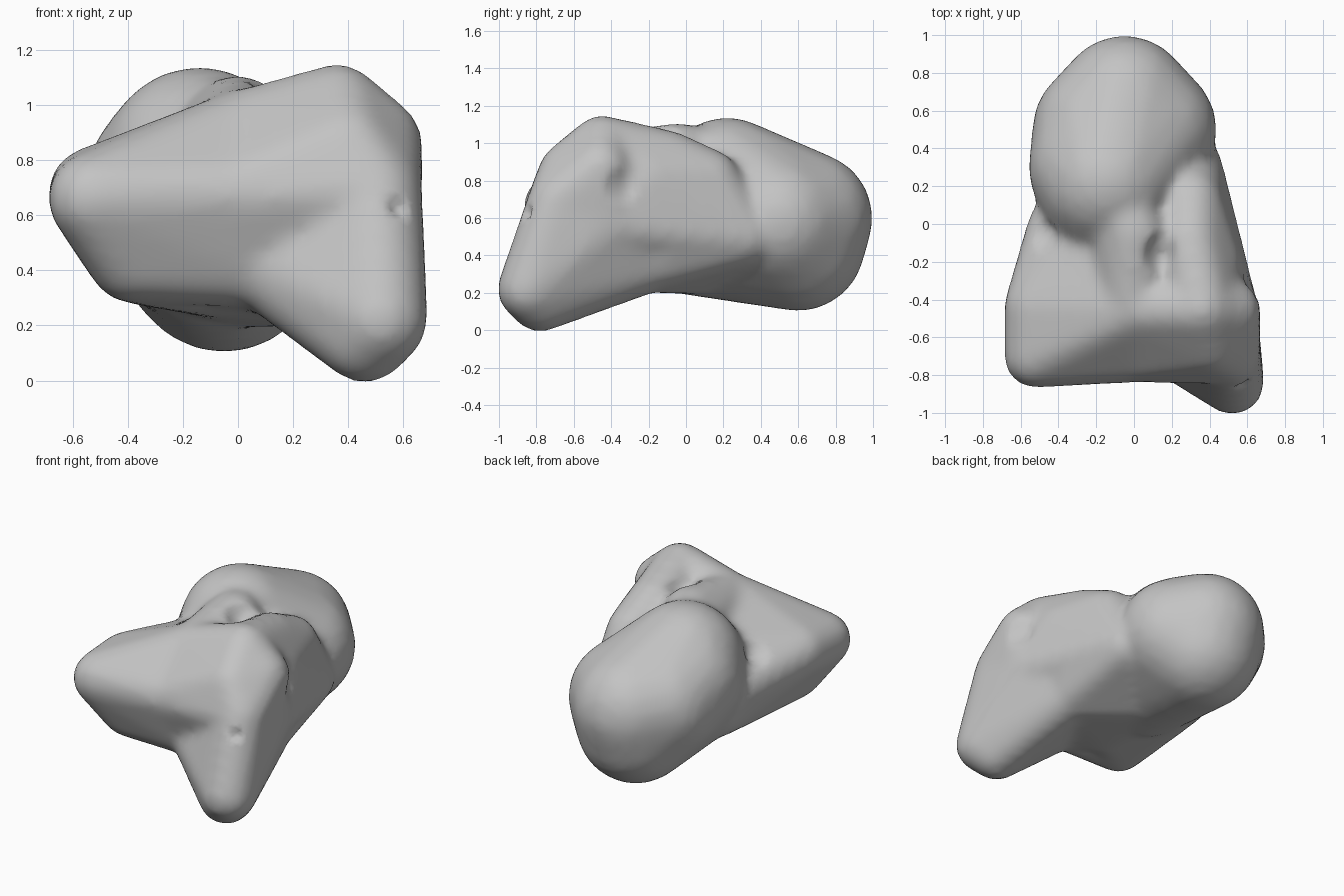
import bpy, bmesh
from mathutils import Vector, Matrix

cube = bpy.data.objects.get("Cube")
if cube:
    bpy.data.objects.remove(cube)

# One flat colour for the whole bone
grey = bpy.data.materials.new("plain grey")
grey.use_nodes = True
colour = (0.55, 0.55, 0.55, 1)
grey.diffuse_color = colour
grey.node_tree.nodes["Principled BSDF"].inputs["Base Color"].default_value = colour

combined = bmesh.new()


def add_hull(*centres, radius=0.17):
    """Add a rounded solid wrapped tightly round balls at the given centres."""
    bm = bmesh.new()
    for centre in centres:
        bmesh.ops.create_icosphere(bm, subdivisions=3, radius=radius,
                                   matrix=Matrix.Translation(centre))
    bmesh.ops.delete(bm, geom=bm.edges[:], context='EDGES_FACES')
    bmesh.ops.convex_hull(bm, input=bm.verts[:])
    loose = [v for v in bm.verts if not v.link_faces]
    bmesh.ops.delete(bm, geom=loose, context='VERTS')
    bmesh.ops.recalc_face_normals(bm, faces=bm.faces[:])
    part = bpy.data.meshes.new("hull")
    bm.to_mesh(part)
    bm.free()
    combined.from_mesh(part)
    bpy.data.meshes.remove(part)


# Landmarks of the front plate, shared by the parts that meet there
wing_front = Vector((-0.52, -0.7, 0.66))
wing_back = Vector((-0.52, -0.44, 0.68))
wing_low = Vector((-0.38, -0.6, 0.45))
front_middle = Vector((0, -0.67, 0.67))
front_low = Vector((0.1, -0.58, 0.43))
crest = Vector((0, -0.45, 0.88))
peak = Vector((0.36, -0.45, 0.98))
brow = Vector((0.4, -0.62, 0.84))
outer_top = Vector((0.5, -0.46, 0.86))
cheek = Vector((0.5, -0.68, 0.68))
flank = Vector((0.48, -0.42, 0.57))

# Landmarks of the body between the plate and the head
ridge_middle = Vector((0, -0.05, 0.94))
ridge_back = Vector((-0.1, 0.2, 0.9))
shoulder = Vector((0.3, -0.1, 0.9))
shoulder_side = Vector((0.4, -0.2, 0.8))
shoulder_back = Vector((0.3, 0.12, 0.8))
ledge = Vector((0.38, -0.03, 0.53))
ledge_low = Vector((0.34, -0.2, 0.37))
ledge_back = Vector((0.3, 0.3, 0.5))
belly_front = Vector((-0.1, -0.4, 0.4))
belly_back = Vector((0, 0.1, 0.36))
web_back = Vector((-0.4, -0.03, 0.6))
web_top = Vector((-0.24, -0.08, 0.72))
web_low = Vector((-0.3, 0.1, 0.44))

# Landmarks of the lower lobe
lobe_tip = Vector((0.52, -0.84, 0.22))
lobe_heel = Vector((0.46, -0.78, 0.16))
lobe_web = Vector((0.26, -0.6, 0.32))

# Rounded rear head
add_hull((-0.14, 0.22, 0.78), (-0.2, 0.3, 0.7), (-0.18, 0.5, 0.62),
         (0.08, 0.5, 0.58), (-0.05, 0.64, 0.6), (-0.05, 0.6, 0.46),
         (-0.1, 0, 0.55), radius=0.36)
# Ridge from the head to the front plate
add_hull(ridge_back, ridge_middle, crest)
# Core of the body
add_hull(belly_front, belly_back, front_low, ledge, ledge_low, ledge_back,
         web_low, ridge_back)
# Shoulder sloping back from the plate's high corner
add_hull(peak, shoulder, shoulder_side, shoulder_back, ledge, ledge_back, flank)
# Side wing of the front plate
add_hull(wing_front, wing_back, wing_low, front_middle, front_low, crest)
# High corner of the front plate
add_hull(front_middle, front_low, crest, peak, brow, outer_top, cheek, flank)
# Web joining the side wing to the head
add_hull(wing_back, wing_low, web_back, web_top, web_low, belly_front, crest)
# Lower lobe at the front corner
add_hull(lobe_tip, lobe_heel, lobe_web, cheek, front_low, ledge_low, flank)

raw = bpy.data.meshes.new("bone_raw")
combined.to_mesh(raw)
combined.free()
bone = bpy.data.objects.new("bone_body", raw)
bpy.context.collection.objects.link(bone)

# Fuse the parts into one skin and soften the joins
remesh = bone.modifiers.new("fuse", 'REMESH')
remesh.mode = 'VOXEL'
remesh.voxel_size = 0.03
soften = bone.modifiers.new("soften", 'SMOOTH')
soften.factor = 0.5
soften.iterations = 9
graph = bpy.context.evaluated_depsgraph_get()
mesh = bpy.data.meshes.new_from_object(bone.evaluated_get(graph))
bone.modifiers.clear()
bone.data = mesh
bpy.data.meshes.remove(raw)


def press(centre, radius, depth):
    """Press a soft hollow into the skin."""
    pushes = []
    for v in mesh.vertices:
        distance = (v.co - Vector(centre)).length / radius
        pushes.append(v.normal * depth * max(0, 1 - distance ** 2))
    for v, push in zip(mesh.vertices, pushes):
        v.co -= push


# Pits beside the wing, the ridge, the flank and the front corner
press((-0.44, -0.07, 0.76), radius=0.1, depth=0.03)
press((0.12, -0.15, 1), radius=0.12, depth=0.04)
press((0.62, -0.35, 0.77), radius=0.1, depth=0.02)
press((0.57, -0.83, 0.62), radius=0.05, depth=0.04)

mesh.materials.clear()
mesh.materials.append(grey)
for p in mesh.polygons:
    p.material_index = 0
    p.use_smooth = True
